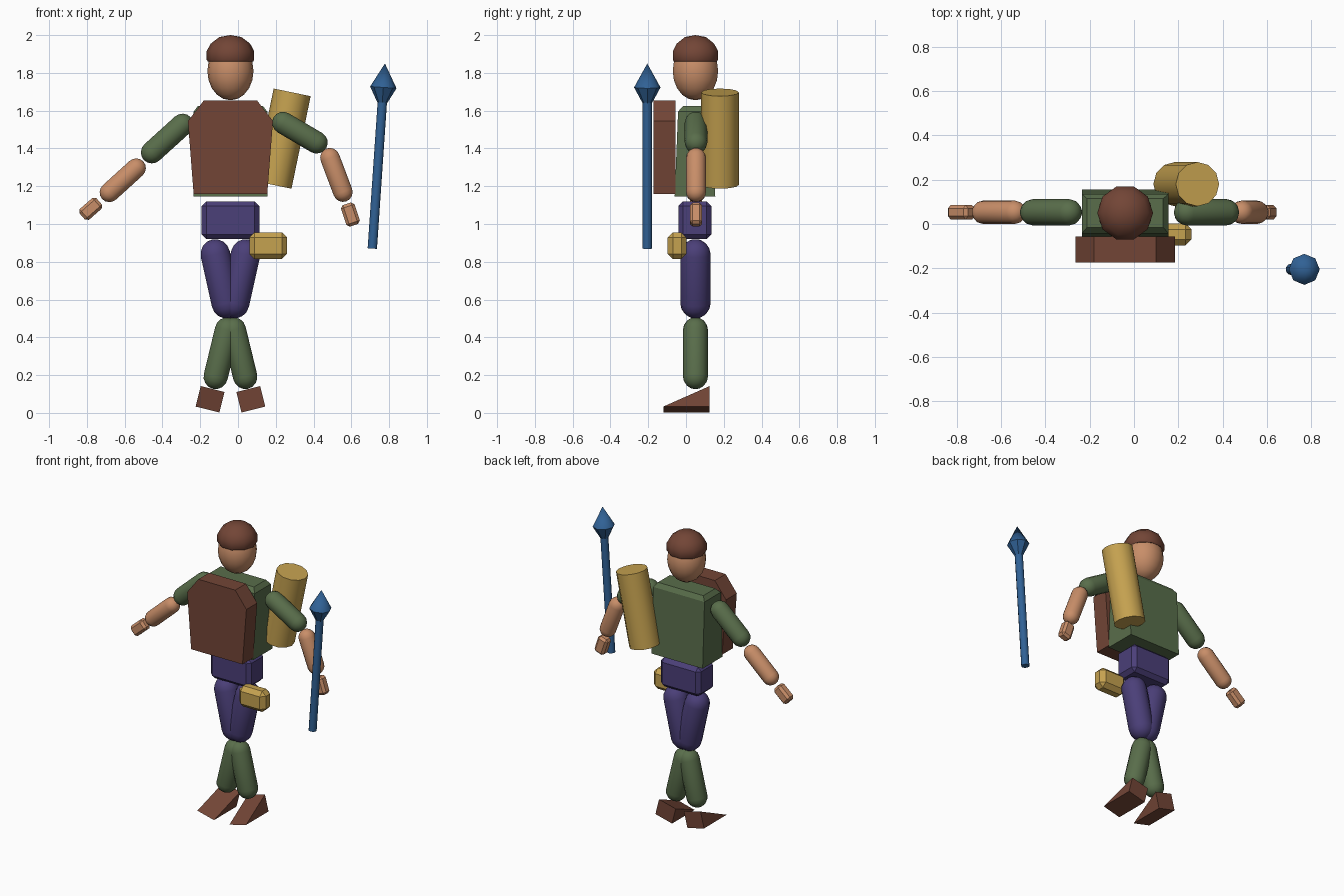
import bpy, bmesh
from math import sin, cos, pi, radians
from mathutils import Vector, Matrix

if "Cube" in bpy.data.objects:
    bpy.data.objects.remove(bpy.data.objects["Cube"])

CX, CY = -0.04, 0.05   # body axis


def material(name, rgb):
    m = bpy.data.materials.new(name)
    m.diffuse_color = (*rgb, 1)
    m.use_nodes = True
    m.node_tree.nodes["Principled BSDF"].inputs["Base Color"].default_value = m.diffuse_color
    return m


SKIN = material("skin", (0.58, 0.27, 0.14))
GREEN = material("green_cloth", (0.10, 0.155, 0.07))
BROWN = material("brown_leather", (0.17, 0.06, 0.037))
PURPLE = material("purple_cloth", (0.07, 0.05, 0.19))
YELLOW = material("yellow_canvas", (0.56, 0.36, 0.08))
BLUE = material("blue_metal", (0.03, 0.12, 0.30))


def finish(name, bm, mat, smooth=None):
    bmesh.ops.recalc_face_normals(bm, faces=bm.faces)
    me = bpy.data.meshes.new(name)
    bm.to_mesh(me)
    bm.free()
    ob = bpy.data.objects.new(name, me)
    bpy.context.collection.objects.link(ob)
    me.materials.append(mat)
    if smooth:
        bpy.ops.object.select_all(action='DESELECT')
        ob.select_set(True)
        bpy.context.view_layer.objects.active = ob
        bpy.ops.object.shade_smooth_by_angle(angle=radians(smooth))
    return ob


def lathe(name, a, b, profile, mat, segs=14, smooth=40):
    """Revolve (radius, distance) points around the line from a towards b."""
    a, b = Vector(a), Vector(b)
    xf = Matrix.Translation(a) @ (b - a).to_track_quat('Z', 'Y').to_matrix().to_4x4()
    bm = bmesh.new()
    rings = []
    for r, t in profile:
        if r < 1e-5:
            rings.append([bm.verts.new(xf @ Vector((0, 0, t)))])
        else:
            rings.append([bm.verts.new(xf @ Vector((r * cos(2 * pi * i / segs), r * sin(2 * pi * i / segs), t)))
                          for i in range(segs)])
    for lo, hi in zip(rings, rings[1:]):
        for i in range(segs):
            j = (i + 1) % segs
            quad = [lo[i % len(lo)], lo[j % len(lo)], hi[j % len(hi)], hi[i % len(hi)]]
            bm.faces.new(list(dict.fromkeys(quad)))
    for ring in (rings[0], rings[-1]):
        if len(ring) > 1:
            bm.faces.new(ring)
    return finish(name, bm, mat, smooth)


def capsule(name, a, b, r, mat):
    n, length = 4, (Vector(b) - Vector(a)).length
    end = [(r * sin(pi / 2 * i / n), r * cos(pi / 2 * i / n)) for i in range(n + 1)]
    prof = [(q, -h) for q, h in end] + [(q, length + h) for q, h in reversed(end)]
    return lathe(name, a, b, prof, mat)


def box(name, centre, size, mat, bevel=0.02, tilt=0):
    """Chamfered box, tilted about the front-back axis."""
    bm = bmesh.new()
    bmesh.ops.create_cube(bm, size=1)
    bmesh.ops.scale(bm, vec=size, verts=bm.verts)
    bmesh.ops.bevel(bm, geom=bm.edges[:], offset=bevel, segments=1, affect='EDGES')
    bm.transform(Matrix.Translation(centre) @ Matrix.Rotation(tilt, 4, 'Y'))
    return finish(name, bm, mat)


def prism(name, pts, offset, mat, xf=Matrix()):
    """Extrude a polygon of 3D points by an offset."""
    bm = bmesh.new()
    f = bm.faces.new([bm.verts.new(p) for p in pts])
    new = bmesh.ops.extrude_face_region(bm, geom=[f])["geom"]
    top = [v for v in new if isinstance(v, bmesh.types.BMVert)]
    bmesh.ops.translate(bm, vec=offset, verts=top)
    if not f.is_valid or len(bm.faces) == len(pts) + 1:
        bm.faces.new([v for v in bm.verts if v not in top])
    bm.transform(xf)
    return finish(name, bm, mat)


# Head and cap
n = 10
lathe("head", (CX, CY, 1.81), (CX, CY, 2),
      [(0.122 * sin(pi * i / n), -0.155 * cos(pi * i / n)) for i in range(n + 1)], SKIN, 18)
lathe("cap", (CX, CY, 1.86), (CX, CY, 2),
      [(0.12, 0), (0.126, 0.01), (0.126, 0.055), (0.104, 0.095), (0.058, 0.13), (0, 0.14)],
      BROWN, 10, 35)

# Torso: flared towards the bottom, chamfered at the shoulders
bm = bmesh.new()
levels = []
for hx, y0, y1, z in [(0.195, -0.06, 0.155, 1.145), (0.195, -0.042, 0.135, 1.595),
                      (0.172, -0.015, 0.115, 1.625)]:
    levels.append([bm.verts.new((CX + sx * hx, y, z))
                   for sx, y in [(-1, y0), (1, y0), (1, y1), (-1, y1)]])
for lo, hi in zip(levels, levels[1:]):
    for i in range(4):
        j = (i + 1) % 4
        bm.faces.new((lo[i], lo[j], hi[j], hi[i]))
bm.faces.new(levels[0])
bm.faces.new(levels[-1])
finish("torso", bm, GREEN)

# Chest pack, hips and belt pouch
half = [(0.14, 1.655), (0.225, 1.545), (0.195, 1.16)]
outline = [(CX + x, -0.173, z) for x, z in half] + [(CX - x, -0.173, z) for x, z in reversed(half)]
prism("chest_pack", outline, (0, 0.117, 0), BROWN)
box("hips", (CX, 0.047, 1.02), (0.305, 0.175, 0.2), PURPLE, 0.025)
box("belt_pouch", (0.16, -0.047, 0.885), (0.2, 0.1, 0.142), YELLOW, 0.028)

# Legs and wedge shoes
for side, s in (("left", -1), ("right", 1)):
    capsule(side + "_thigh", (CX + s * 0.08, CY, 0.84), (CX + s * 0.022, CY, 0.58), 0.08, PURPLE)
    capsule(side + "_shin", (CX + s * 0.018, CY, 0.44), (CX + s * 0.078, CY, 0.192), 0.066, GREEN)
    xf = Matrix.Translation((CX + s * 0.108, 0, 0.072)) @ Matrix.Rotation(-s * radians(14), 4, 'Y')
    wedge = [(-0.065, -0.12, -0.056), (-0.065, 0.125, -0.056), (-0.065, 0.125, 0.056)]
    prism(side + "_shoe", wedge, (0.13, 0, 0), BROWN, xf)

# Arms: shoulder, elbow, forearm and hand points differ per side
arms = {
    "left": [(-0.295, 1.525), (-0.455, 1.38), (-0.54, 1.295), (-0.68, 1.168), (-0.78, 1.08)],
    "right": [(0.24, 1.535), (0.415, 1.432), (0.487, 1.35), (0.555, 1.17), (0.595, 1.05)],
}
for side, pts in arms.items():
    p = [Vector((x, CY + 0.003, z)) for x, z in pts]
    capsule(side + "_upper_arm", p[0], p[1], 0.06, GREEN)
    capsule(side + "_forearm", p[2], p[3], 0.053, SKIN)
    d = p[4] - p[3]
    tilt = Vector((d.x, -d.z)).angle_signed(Vector((0, 1)))
    box(side + "_hand", p[4], (0.075, 0.065, 0.12), SKIN, 0.015, tilt)

# Tilted roll behind the right shoulder
axis = Vector((sin(radians(11.7)), 0, cos(radians(11.7))))
c = Vector((0.236, 0.18, 1.452))
lathe("back_roll", c - axis * 0.25, c, [(0.1, 0), (0.1, 0.5)], YELLOW, 12)

# Spear: shaft and pointed head on one tilted line
foot, tip = Vector((0.711, -0.205, 0.87)), Vector((0.778, -0.205, 1.85))
lathe("spear_shaft", foot, tip, [(0.026, 0), (0.026, 0.8)], BLUE, 10)
lathe("spear_head", foot, tip, [(0.024, 0.77), (0.07, 0.855), (0, 0.982)], BLUE, 8)
